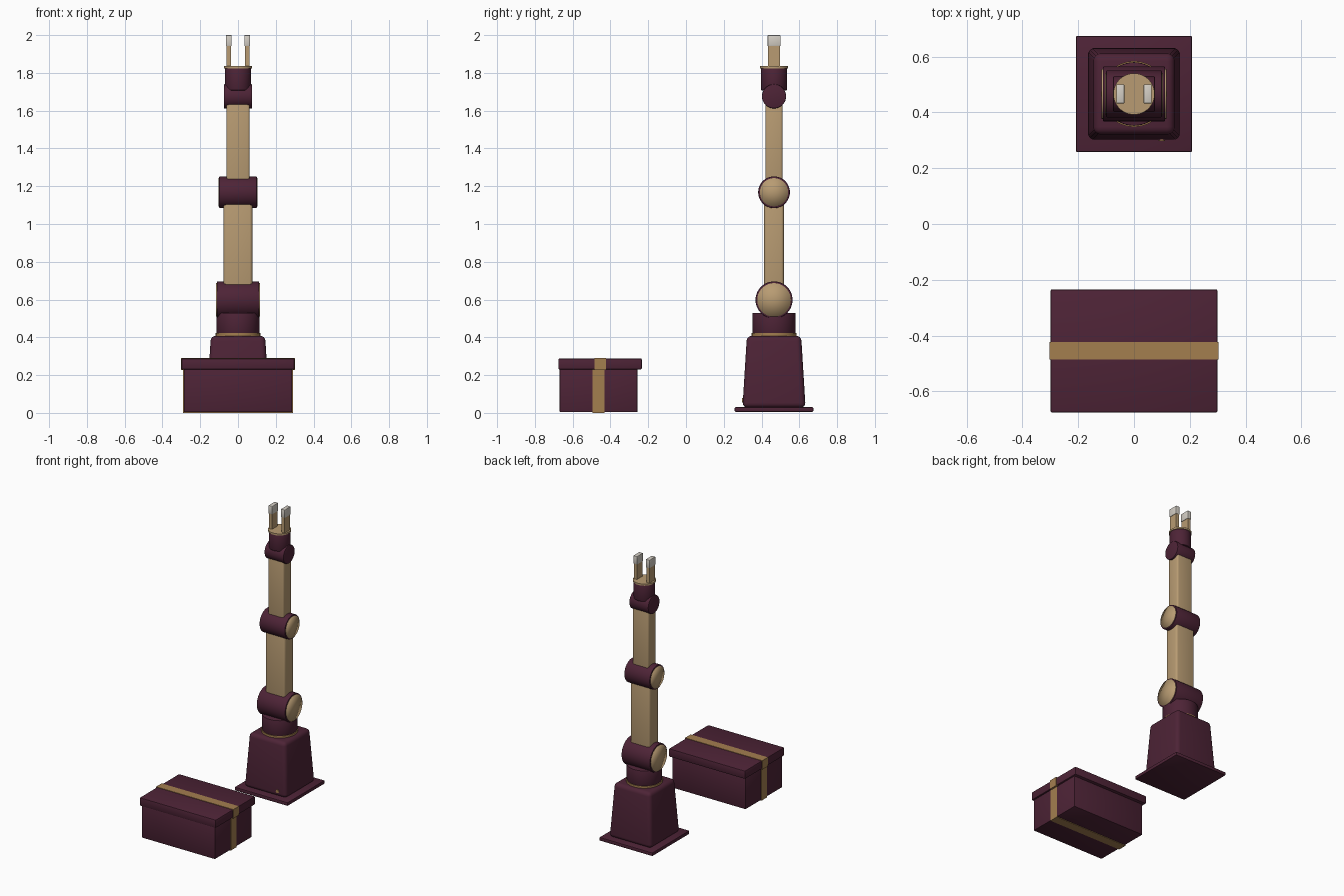
import bpy, bmesh, math
from mathutils import Matrix, Vector

if "Cube" in bpy.data.objects:
    bpy.data.objects.remove(bpy.data.objects["Cube"], do_unlink=True)


def material(name, rgb):
    m = bpy.data.materials.new(name)
    m.use_nodes = True
    m.diffuse_color = (*rgb, 1)
    bsdf = m.node_tree.nodes["Principled BSDF"]
    bsdf.inputs["Base Color"].default_value = (*rgb, 1)
    bsdf.inputs["Roughness"].default_value = 0.6
    return m


PLUM = material("plum", (0.075, 0.017, 0.037))
TAN = material("tan", (0.48, 0.33, 0.17))
GOLD = material("gold", (0.37, 0.21, 0.078))
PALE = material("pale_grey", (0.66, 0.62, 0.56))
ARM_Y = 0.466


def finish(bm, name, mat, bevel=0, segments=2, angle=40):
    bmesh.ops.recalc_face_normals(bm, faces=bm.faces)
    mesh = bpy.data.meshes.new(name)
    bm.to_mesh(mesh)
    bm.free()
    mesh.materials.append(mat)
    ob = bpy.data.objects.new(name, mesh)
    bpy.context.collection.objects.link(ob)
    if bevel:
        mod = ob.modifiers.new("Bevel", 'BEVEL')
        mod.width, mod.segments = bevel, segments
    bpy.ops.object.select_all(action='DESELECT')
    ob.select_set(True)
    bpy.context.view_layer.objects.active = ob
    if bevel:
        bpy.ops.object.modifier_apply(modifier="Bevel")
    bpy.ops.object.shade_smooth_by_angle(angle=math.radians(angle))
    return ob


def box(name, mat, x, y, z, taper=1, bevel=0, segments=2):
    """Box spanning the (low, high) pairs, with its top scaled by taper."""
    bm = bmesh.new()
    bmesh.ops.create_cube(bm, size=1)
    for v in bm.verts:
        s = taper if v.co.z > 0 else 1
        v.co = Vector([sum(r) / 2 + c * (r[1] - r[0]) * k
                       for r, c, k in zip((x, y, z), v.co, (s, s, 1))])
    return finish(bm, name, mat, bevel, segments)


def drum(name, mat, radius, centre, length, axis='Z', bevel=0, angle=40):
    bm = bmesh.new()
    bmesh.ops.create_cone(bm, cap_ends=True, cap_tris=angle > 90, segments=48,
                          radius1=radius, radius2=radius, depth=length)
    turn = {'X': Matrix.Rotation(math.pi / 2, 4, 'Y'),
            'Y': Matrix.Rotation(math.pi / 2, 4, 'X'),
            'Z': Matrix()}[axis]
    bmesh.ops.transform(bm, matrix=Matrix.Translation(centre) @ turn, verts=bm.verts)
    return finish(bm, name, mat, bevel, 2, angle)


def span(half, centre=0):
    return (centre - half, centre + half)


# Gift box with lid and strap
box("box_body", PLUM, span(0.287), span(0.206, -0.463), (0.004, 0.24), bevel=0.004)
box("box_lid", PLUM, span(0.299), span(0.221, -0.455), (0.23, 0.288), bevel=0.006)
box("body_strap", GOLD, span(0.290), span(0.032, -0.463), (0.0, 0.235))
box("lid_strap", GOLD, span(0.303), span(0.031, -0.454), (0.227, 0.291))

# Robot pedestal
box("floor_plate", PLUM, span(0.208), span(0.208, ARM_Y), (0.006, 0.03), bevel=0.004)
box("pedestal", PLUM, span(0.167), span(0.167, ARM_Y), (0.028, 0.408),
    taper=0.86, bevel=0.026, segments=4)
drum("pedestal_button", GOLD, 0.012, (0.1, 0.304, 0.066), 0.014, 'Y')

# Turntable
drum("turntable_ring", GOLD, 0.118, (0, ARM_Y, 0.414), 0.016)
drum("turntable", PLUM, 0.114, (0, ARM_Y, 0.475), 0.11, bevel=0.004)

# Arm segments
box("upper_arm", TAN, span(0.076), span(0.052, ARM_Y), (0.6, 1.168), bevel=0.014, segments=3)
box("forearm", TAN, span(0.062), span(0.046, ARM_Y), (1.168, 1.675), bevel=0.012, segments=3)

# Joints with softly shaded end caps
for name, r, z, half in (("shoulder", 0.098, 0.598, 0.112), ("elbow", 0.084, 1.168, 0.1)):
    drum(name + "_joint", PLUM, r, (0, ARM_Y, z), half * 2, 'X', bevel=0.004)
    for side, s in (("left", 1), ("right", -1)):
        drum(f"{name}_cap_{side}", TAN, r - 0.009, (s * half, ARM_Y, z), 0.008, 'X', angle=180)

# Wrist
drum("wrist_joint", PLUM, 0.064, (0, ARM_Y, 1.676), 0.15, 'X', bevel=0.004)
drum("wrist", PLUM, 0.069, (0, ARM_Y, 1.767), 0.118, bevel=0.003)
drum("gripper_flange", TAN, 0.074, (0, ARM_Y, 1.83), 0.012)

# Gripper fingers
for side, s in (("left", 1), ("right", -1)):
    box("finger_" + side, TAN, span(0.012, s * 0.049), span(0.032, ARM_Y), (1.83, 1.95))
    box("fingertip_" + side, PALE, span(0.0145, s * 0.049), span(0.034, ARM_Y),
        (1.942, 2.0), bevel=0.003)
